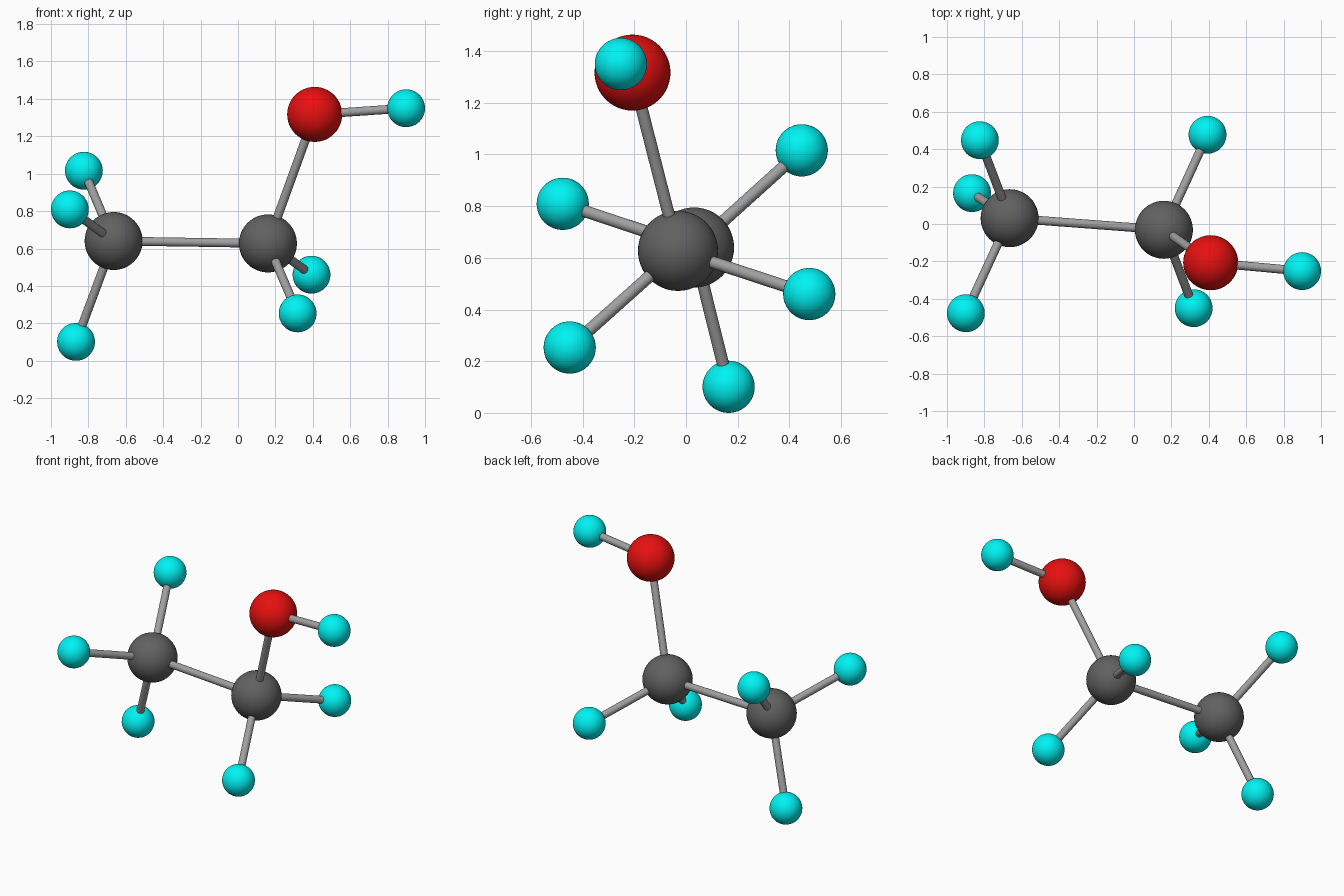
import bpy
from mathutils import Vector

if "Cube" in bpy.data.objects:
    bpy.data.objects.remove(bpy.data.objects["Cube"])


def material(name, rgb):
    m = bpy.data.materials.new(name)
    m.diffuse_color = (*rgb, 1)
    m.use_nodes = True
    m.node_tree.nodes["Principled BSDF"].inputs["Base Color"].default_value = m.diffuse_color
    return m


# Element styles: radius and colour
STYLE = {
    "carbon": (0.155, material("dark_grey", (0.12, 0.12, 0.12))),
    "oxygen": (0.147, material("red", (0.8, 0.005, 0.005))),
    "hydrogen": (0.101, material("cyan", (0.0, 0.9, 0.9))),
}
BOND_RADIUS = 0.0235
BOND_GREY = material("light_grey", (0.35, 0.35, 0.35))

# Atom centres
ATOMS = {
    "carbon_left": (-0.665, 0.031, 0.640),
    "carbon_right": (0.160, -0.031, 0.627),
    "oxygen": (0.410, -0.207, 1.317),
    "hydrogen_hydroxyl": (0.899, -0.252, 1.350),
    "hydrogen_left_back": (-0.824, 0.448, 1.016),
    "hydrogen_left_front": (-0.899, -0.477, 0.809),
    "hydrogen_left_bottom": (-0.866, 0.165, 0.101),
    "hydrogen_right_back": (0.393, 0.477, 0.460),
    "hydrogen_right_front": (0.319, -0.450, 0.253),
}

BONDS = [
    ("carbon_left", "carbon_right"),
    ("carbon_right", "oxygen"),
    ("oxygen", "hydrogen_hydroxyl"),
    ("carbon_left", "hydrogen_left_back"),
    ("carbon_left", "hydrogen_left_front"),
    ("carbon_left", "hydrogen_left_bottom"),
    ("carbon_right", "hydrogen_right_back"),
    ("carbon_right", "hydrogen_right_front"),
]


def finish(name, mat):
    ob = bpy.context.object
    ob.name = name
    ob.data.materials.append(mat)
    bpy.ops.object.shade_smooth_by_angle()


# Atoms: smooth balls
for name, pos in ATOMS.items():
    radius, mat = STYLE[name.split("_")[0]]
    bpy.ops.mesh.primitive_uv_sphere_add(segments=48, ring_count=24, radius=radius, location=pos)
    finish("atom_" + name, mat)

# Bonds: thin rods running between atom centres
for a, b in BONDS:
    p, q = Vector(ATOMS[a]), Vector(ATOMS[b])
    axis = q - p
    bpy.ops.mesh.primitive_cylinder_add(
        vertices=32, radius=BOND_RADIUS, depth=axis.length, location=(p + q) / 2,
        rotation=axis.to_track_quat("Z", "Y").to_euler())
    finish(f"bond_{a}_to_{b}", BOND_GREY)
